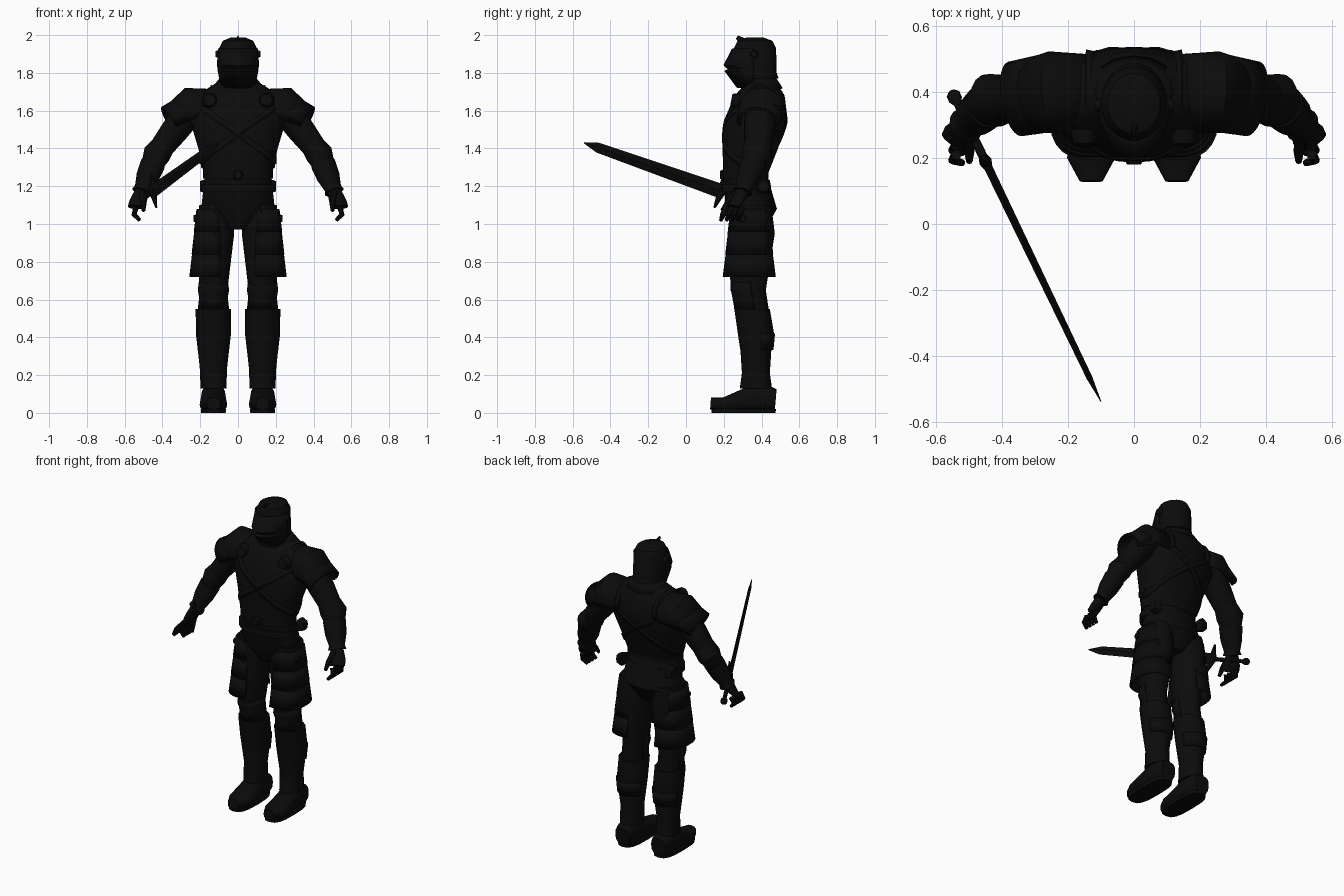
import bpy, bmesh, math
from mathutils import Vector

cube = bpy.data.objects.get("Cube")
if cube:
    bpy.data.objects.remove(cube)

shade = .0035
color = (shade, shade, shade, 1)
black_iron = bpy.data.materials.new("black_iron")
black_iron.use_nodes = True
black_iron.diffuse_color = color
black_iron.node_tree.nodes["Principled BSDF"].inputs["Base Color"].default_value = color

UP = Vector((0, 0, 1))
RIGHT = Vector((1, 0, 0))
BACK = Vector((0, 1, 0))


def point(x, y, z):
    return Vector((x, y, z))


def skin(name, rings, closed=True, capped=True, mirror=False, thick=0, wrap=None):
    """Join rings of points into a surface and add the finishing modifiers."""
    mesh_data = bmesh.new()
    rows = [[mesh_data.verts.new(spot) for spot in ring] for ring in rings]
    count = len(rows[0])
    for low, high in zip(rows, rows[1:]):
        for i in range(count if closed else count - 1):
            following = (i + 1) % count
            mesh_data.faces.new((low[i], low[following], high[following], high[i]))
    if closed and capped:
        mesh_data.faces.new(rows[0])
        mesh_data.faces.new(rows[-1])
    bmesh.ops.recalc_face_normals(mesh_data, faces=mesh_data.faces)
    mesh = bpy.data.meshes.new(name)
    mesh_data.to_mesh(mesh)
    mesh_data.free()
    mesh.materials.append(black_iron)
    part = bpy.data.objects.new(name, mesh)
    bpy.context.collection.objects.link(part)
    bpy.ops.object.select_all(action='DESELECT')
    part.select_set(True)
    bpy.context.view_layer.objects.active = part
    bpy.ops.object.shade_smooth_by_angle(angle=math.radians(35))
    if wrap:
        shrink = part.modifiers.new("follow_surface", 'SHRINKWRAP')
        shrink.target = wrap
        shrink.wrap_mode = 'ABOVE_SURFACE'
        shrink.offset = .006
    if thick:
        part.modifiers.new("plate", 'SOLIDIFY').thickness = thick
    if mirror:
        part.modifiers.new("both_sides", 'MIRROR').use_axis[0] = True
    return part


def rounded(value, square):
    return math.copysign(abs(value) ** (2 / square), value)


def form(name, joints, radii, depth=1, sides=16, span=None, square=2, level=False, **finish):
    """Loft ovals through joints; span gives an open arc; parts left of centre are mirrored."""
    depths = depth if isinstance(depth, list) else [depth] * len(joints)
    start, end = span or (0, 360)
    gaps = sides - 1 if span else sides
    angles = [math.radians(start + (end - start) * i / gaps) for i in range(sides)]
    rings = []
    for i, (joint, radius, deep) in enumerate(zip(joints, radii, depths)):
        side, over = RIGHT, BACK
        if not level:
            heading = (joints[min(i + 1, len(joints) - 1)] - joints[max(i - 1, 0)]).normalized()
            side = heading.cross(UP).normalized()
            over = side.cross(heading)
        rings.append([joint + side * radius * rounded(math.cos(a), square)
                      + over * radius * deep * rounded(math.sin(a), square) for a in angles])
    return skin(name, rings, closed=span is None, mirror=joints[0].x > 0, **finish)


def stud(name, spot, direction, radius, height, **options):
    """Short tapered boss."""
    form(name, [spot, spot + direction * height], [radius, radius * .7], **options)


def middle(y, *heights):
    return [point(0, y, z) for z in heights]


# Head: neck, helmet skull, pointed visor, pivots and crest
form("neck", middle(.38, 1.65, 1.82), [.09, .08], level=True)
form("helmet_skull", middle(.365, 1.77, 1.8, 1.93, 1.97, 1.987), [.1, .1, .1, .08, .04],
     depth=[1.25, 1.15, 1.12, 1.15, 1.15], sides=24, level=True)
form("visor", middle(.36, 1.93, 1.84, 1.82, 1.81, 1.72), [.105, .112, .107, .108, .09],
     depth=[1.1, 1.45, 1.3, 1.45, 1], sides=17, span=(180, 360), square=1.8, level=True, thick=.008)
stud("helmet_pivots", point(.1, .36, 1.9), RIGHT, .022, .02)
form("helmet_crest", [point(0, .32, 1.95), point(0, .27, 1.99)], [.014, .005], depth=2, sides=8)

# Torso: breastplate, gorget, belts and pelvis
waist, midriff, chest, collar, nape = (
    point(0, .315, 1.26), point(0, .34, 1.4), point(0, .37, 1.55), point(0, .39, 1.68), point(0, .4, 1.75))
breastplate = form("breastplate", [waist, midriff, chest, collar, nape], [.18, .21, .255, .22, .11],
                   depth=[.65, .7, .66, .6, .72], sides=28, square=2.2, level=True)
form("gorget", [nape - UP * .03, nape + UP * .025], [.14, .095], depth=.8, level=True, capped=False, thick=.008)
seat, crotch = point(0, .345, 1.08), point(0, .34, .97)
form("pelvis", [waist, seat, crotch], [.175, .195, .06], depth=[.65, .7, 1.3], sides=24, level=True)
for name, drop, girth in ("waist_belt", 0, .185), ("hip_belt", .07, .195):
    center = waist - UP * drop
    form(name, [center - UP * .02, center + UP * .02], [girth, girth], depth=.66, sides=24, level=True)
stud("buckle", point(0, .2, 1.26), -BACK, .03, .02, sides=8)
stud("belt_pouches", point(.16, .41, 1.2), RIGHT, .04, .04, sides=8, square=4)
stud("side_buckles", point(.17, .32, 1.34), RIGHT, .03, .035, sides=8)

# Crossed straps around chest and back
strap_turns = [math.tau * i / 40 for i in range(40)]
strap_edges = [[chest + point(.25 * math.cos(a), .18 * math.sin(a), .18 * math.cos(a) - drop)
                for a in strap_turns] for drop in (.05, .09)]
skin("crossed_straps", strap_edges, capped=False, mirror=True, thick=.008, wrap=breastplate)
stud("chest_discs", point(.15, .28, 1.65), UP * .2 - BACK, .045, .04)

# Shoulder plates, one cap over a lower lame, with a raised inner rim
inner, top, outer = point(.12, .4, 1.6), point(.25, .4, 1.6), point(.36, .38, 1.54)
form("shoulder_plates", [inner, top, outer], [.115, .125, .105], depth=[1, 1, .75], span=(-20, 200), thick=.01)
form("shoulder_lower_plates", [top, outer], [.12, .115], depth=.8, span=(-10, 190), thick=.008)
form("shoulder_rims", [inner, inner + RIGHT * .025], [.125, .13], depth=1.05, span=(-10, 190), thick=.012)

# Arms, elbow guards and forearm plates
shoulder, elbow, wrist = point(.24, .4, 1.62), point(.43, .375, 1.37), point(.51, .3, 1.17)


def upper_arm(part):
    return shoulder.lerp(elbow, part)


def forearm(part):
    return elbow.lerp(wrist, part)


form("arms", [shoulder, upper_arm(.5), elbow, wrist], [.09, .082, .066, .035], depth=.9)
form("elbow_guards", [upper_arm(.8), elbow, forearm(.25)], [.074, .084, .066], depth=.85)
form("forearm_plates", [forearm(.25), forearm(.6), forearm(.9), forearm(1)], [.07, .065, .048, .056], depth=.9)

# Gauntlets with curled fingers and thumb
knuckles = point(.54, .25, 1.09)
form("palms", [wrist, wrist.lerp(knuckles, .6), knuckles], [.038, .052, .05], depth=[.9, .5, .4])
for i, name in enumerate(("index", "middle", "ring", "little")):
    base = knuckles + BACK * (.03 * i - .04)
    bend = base + point(.01, -.015, -.04)
    form(f"{name}_fingers", [base, bend, bend + point(-.03, -.01, -.03)], [.016, .015, .01], sides=8)
thumb = point(.5, .22, 1.11)
form("thumbs", [wrist - BACK * .03, thumb, thumb - point(0, .03, .04)], [.02, .016, .01], sides=8)

# Legs with knee guards and greaves
hip, thigh, knee = point(.12, .345, 1.1), point(.12, .345, .95), point(.13, .33, .65)
shin, calf, ankle = point(.13, .35, .55), point(.13, .37, .42), point(.13, .37, .13)
form("legs", [hip, thigh, knee, calf, ankle], [.085, .1, .074, .07, .055], depth=1.25, level=True)
knee_ridge = knee.lerp(shin, .4)
form("knee_guards", [knee + UP * .04, knee, knee_ridge, shin], [.078, .083, .076, .083],
     depth=1.15, span=(170, 370), level=True, thick=.01)
form("greaves", [shin, calf, calf.lerp(ankle, .6), ankle], [.094, .093, .073, .068],
     depth=[1, 1.03, .95, 1.25], level=True)
form("calf_plates", [calf, calf.lerp(ankle, .3)], [.096, .088], depth=1.06, span=(20, 160), level=True, thick=.008)

# Hip plates: flared bands stepping outward down each outer thigh
band = .12
for i, name in enumerate(("upper", "middle", "lower")):
    edge = point(.13, .335, hip.z - .02 - band * i)
    girth = .09 + .012 * i
    form(f"{name}_hip_plates", [edge, edge - UP * band], [girth, girth + .014], depth=1.1,
         span=(-105, 100), square=2.5, level=True, thick=.01)
stud("hip_plate_studs", point(.2, .3, 1.03), RIGHT, .025, .035, sides=8)

# Boots with flat soles
heel, instep, ball, toe = point(.13, .475, .07), point(.13, .36, .08), point(.13, .2, .045), point(.13, .13, .05)
form("boots", [heel, heel.lerp(instep, .3), instep, ball, toe], [.05, .062, .064, .073, .035],
     depth=[1.1, 1.1, 1.1, .5, .9], square=2.8)
sole = point(.13, .305, 0)
form("soles", [sole, sole + UP * .02], [.065, .066], depth=2.6, square=3, level=True)

# Sword held in the right hand
pommel, tip = point(-.55, .395, 1.1), point(-.1, -.54, 1.43)
guard = pommel.lerp(tip, .22)
aim = (tip - pommel).normalized()
lift = aim.cross(UP).normalized().cross(aim)
form("sword_blade", [guard, guard.lerp(tip, .9), tip], [.013, .009, .001], depth=3, sides=4)
form("sword_grip", [pommel, guard], [.012, .014], sides=8)
form("sword_pommel", [pommel - aim * .01, pommel, pommel + aim * .02, pommel + aim * .04],
     [.01, .021, .021, .01], sides=10)
reach = lift * .095
form("sword_guard", [guard - reach + aim * .015, guard, guard + reach + aim * .015], [.005, .02, .005],
     depth=1.3, sides=8)
